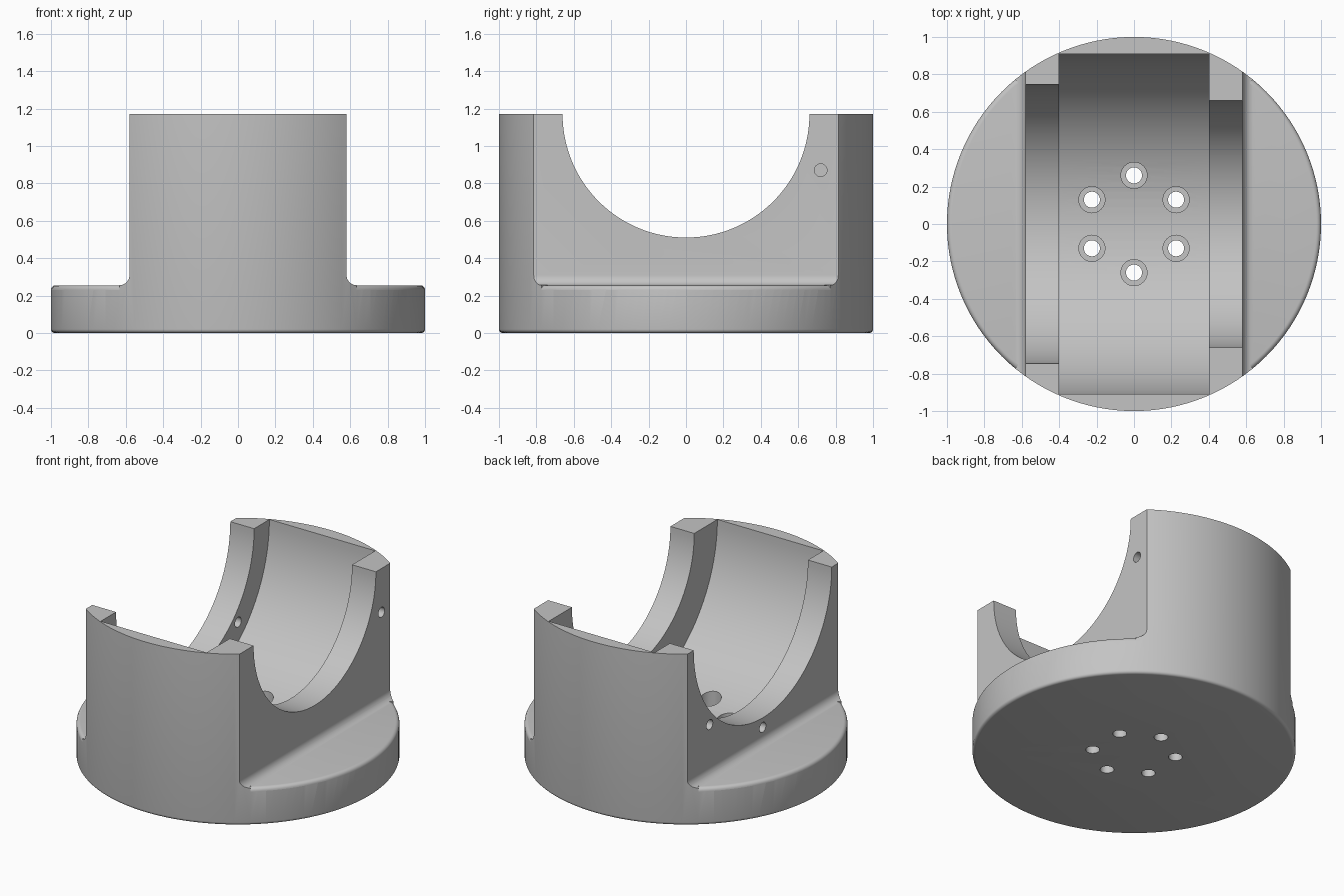
import bpy, bmesh
from math import sin, cos, pi, radians
from mathutils import Matrix, Vector

if "Cube" in bpy.data.objects:
    bpy.data.objects.remove(bpy.data.objects["Cube"])

HEIGHT, SHELF, WALL, INNER = 1.17, 0.255, 0.58, 0.40

grey = bpy.data.materials.new("light_grey")
grey.use_nodes = True
colour = (0.55, 0.55, 0.55, 1)
grey.diffuse_color = colour
grey.node_tree.nodes["Principled BSDF"].inputs["Base Color"].default_value = colour


def finish(bm, name):
    bmesh.ops.recalc_face_normals(bm, faces=bm.faces)
    mesh = bpy.data.meshes.new(name)
    bm.to_mesh(mesh)
    bm.free()
    mesh.materials.append(grey)
    obj = bpy.data.objects.new(name, mesh)
    bpy.context.collection.objects.link(obj)
    return obj


def cylinder(name, radius, start, end, segments=32, bevel=0):
    """Round bar between two points, optionally with a rounded lower rim."""
    start, end = Vector(start), Vector(end)
    axis = end - start
    bm = bmesh.new()
    bmesh.ops.create_cone(bm, cap_ends=True, segments=segments, radius1=radius,
                          radius2=radius, depth=axis.length)
    if bevel:
        rim = [e for e in bm.edges if all(v.co.z < 0 for v in e.verts)]
        bmesh.ops.bevel(bm, geom=rim, offset=bevel, segments=4, profile=0.5,
                        affect='EDGES')
    turn = axis.to_track_quat('Z', 'Y').to_matrix().to_4x4()
    bm.transform(Matrix.Translation((start + end) / 2) @ turn)
    return finish(bm, name)


def loft(name, rings):
    """Solid through a row of matching closed cross-sections."""
    bm = bmesh.new()
    rows = [[bm.verts.new(p) for p in ring] for ring in rings]
    n = len(rows[0])
    for a, b in zip(rows, rows[1:]):
        for i in range(n):
            j = (i + 1) % n
            bm.faces.new((a[i], a[j], b[j], b[i]))
    bm.faces.new(rows[0])
    bm.faces.new(rows[-1][::-1])
    return finish(bm, name)


def arc(cx, cz, r, a0, a1, steps):
    angles = [radians(a0 + (a1 - a0) * i / steps) for i in range(steps + 1)]
    return [(cx + r * cos(a), cz + r * sin(a)) for a in angles]


def cut(target, cutter):
    mod = target.modifiers.new("cut", 'BOOLEAN')
    mod.operation, mod.solver, mod.object = 'DIFFERENCE', 'EXACT', cutter
    bpy.context.view_layer.objects.active = target
    bpy.ops.object.modifier_apply(modifier=mod.name)
    bpy.data.objects.remove(cutter)


# Round block with a softened bottom rim
body = cylinder("cradle_body", 1, (0, 0, 0), (0, 0, HEIGHT), 128, 0.02)

# Filleted side shelves with a rounded outer edge
fillet = 0.055
step = [(WALL, 1.4)] + arc(WALL + fillet, SHELF + fillet, fillet, 180, 270, 8)
step += [(1.4, SHELF), (1.4, 1.4)]
lip = arc(0.975, SHELF - 0.025, 0.025, 90, 0, 5)
lip += [(1.1, SHELF - 0.025), (1.1, 0.3), (0.975, 0.3)]
for side in (1, -1):
    cut(body, loft("shelf_cutter",
                   [[(side * x, y, z) for x, z in step] for y in (-1.2, 1.2)]))
    turns = [2 * pi * i / 128 for i in range(-18, 19)]
    cut(body, loft("lip_cutter",
                   [[(side * r * cos(a), r * sin(a), z) for r, z in lip] for a in turns]))

# Wide middle bore and two narrower end openings
for radius, x0, x1 in ((0.91, -INNER, INNER), (0.66, 0, 1.2), (0.745, -1.2, 0)):
    cut(body, cylinder("bore_cutter", radius, (x0, 0, HEIGHT), (x1, 0, HEIGHT), 128))

# Counterbored holes through the floor
for i in range(6):
    a = pi / 2 + i * pi / 3
    x, y = 0.26 * cos(a), 0.26 * sin(a)
    cut(body, cylinder("counterbore_cutter", 0.07, (x, y, 0.17), (x, y, 0.6)))
    cut(body, cylinder("floor_hole_cutter", 0.043, (x, y, -0.1), (x, y, 0.6)))

# Screw holes around the end openings: four on the left wall, three on the right
for side, ring, angles in ((1, 0.78, (-67.4, -22.6, 22.6, 67.4)),
                           (-1, 0.81, (-45, 0, 45))):
    for angle in angles:
        a = radians(angle)
        y, z = ring * sin(a), HEIGHT - ring * cos(a)
        cut(body, cylinder("screw_hole_cutter", 0.034,
                           (side * 0.3, y, z), (side * 0.7, y, z), 24))

# Smooth curves, crisp edges
bpy.ops.object.select_all(action='DESELECT')
body.select_set(True)
bpy.context.view_layer.objects.active = body
bpy.ops.object.shade_smooth_by_angle(angle=radians(30))
